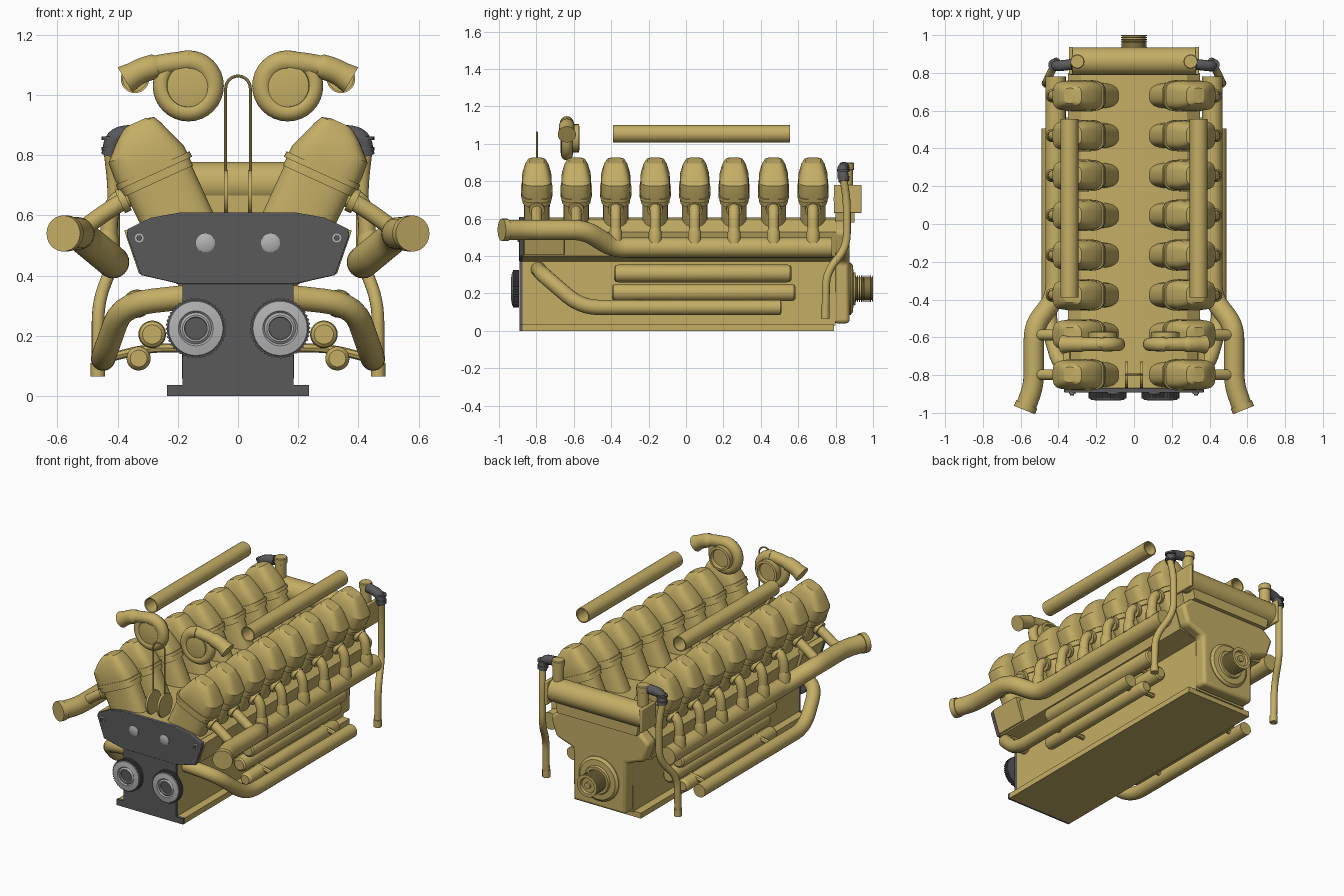
import bpy, bmesh, math
from math import sin, cos, pi, radians
from mathutils import Vector

if "Cube" in bpy.data.objects:
    bpy.data.objects.remove(bpy.data.objects["Cube"])


def material(name, col):
    m = bpy.data.materials.new(name)
    m.diffuse_color = (*col, 1)
    m.use_nodes = True
    m.node_tree.nodes["Principled BSDF"].inputs["Base Color"].default_value = m.diffuse_color
    return m


GOLD = material("gold_paint", (0.55, 0.42, 0.13))
DARK = material("dark_steel", (0.10, 0.10, 0.105))
SILVER = material("bright_steel", (0.45, 0.45, 0.46))


def loft(name, rings, mat=GOLD, angle=35, caps=True, bevel=0):
    """Skin a list of equal-length rings of points."""
    bm = bmesh.new()
    vs = [[bm.verts.new(p) for p in r] for r in rings]
    n = len(rings[0])
    for a, b in zip(vs, vs[1:]):
        for i in range(n):
            bm.faces.new((a[i], a[(i + 1) % n], b[(i + 1) % n], b[i]))
    if caps:
        bm.faces.new(vs[0])
        bm.faces.new(vs[-1])
    bmesh.ops.recalc_face_normals(bm, faces=bm.faces)
    me = bpy.data.meshes.new(name)
    bm.to_mesh(me)
    bm.free()
    me.materials.append(mat)
    ob = bpy.data.objects.new(name, me)
    bpy.context.collection.objects.link(ob)
    bpy.ops.object.select_all(action='DESELECT')
    ob.select_set(True)
    bpy.context.view_layer.objects.active = ob
    bpy.ops.object.shade_smooth_by_angle(angle=radians(angle))
    if bevel:
        mod = ob.modifiers.new("bevel", 'BEVEL')
        mod.width, mod.segments = bevel, 3
    return ob


def lathe(name, prof, c, axis='Y', mat=GOLD, n=32, teeth=False):
    """Profile of (radius, position on axis); c is the centre on the other two axes."""
    rings = []
    for r, h in prof:
        ring = []
        for i in range(n):
            k = r * (0.96 if teeth and (i // 2) % 2 else 1)
            p, q = c[0] + k * cos(2 * pi * i / n), c[1] + k * sin(2 * pi * i / n)
            ring.append({'X': (h, p, q), 'Y': (p, h, q), 'Z': (p, q, h)}[axis])
        rings.append(ring)
    return loft(name, rings, mat)


def pipe(name, pts, r, mat=GOLD, n=16, bend=0.07):
    """Round pipe through points with rounded corners; r may be a list (one per point)."""
    pts = [Vector(p) for p in pts]
    rad = r if isinstance(r, list) else [r] * len(pts)
    path = [(pts[0], rad[0])]
    for i in range(1, len(pts) - 1):
        a, p, b = pts[i - 1:i + 2]
        p0 = p + (a - p).normalized() * min(bend, (a - p).length * .45)
        p1 = p + (b - p).normalized() * min(bend, (b - p).length * .45)
        for k in range(6):
            t = k / 5
            path.append((p0 * (1 - t) ** 2 + p * 2 * t * (1 - t) + p1 * t * t, rad[i]))
    path.append((pts[-1], rad[-1]))
    rings, ref = [], None
    for i, (p, k) in enumerate(path):
        d = (path[min(i + 1, len(path) - 1)][0] - path[max(i - 1, 0)][0]).normalized()
        ref = d.orthogonal() if ref is None else ref - d * ref.dot(d)
        ref.normalize()
        w = d.cross(ref)
        rings.append([p + (ref * cos(2 * pi * j / n) + w * sin(2 * pi * j / n)) * k for j in range(n)])
    return loft(name, rings, mat)


def extrude(name, half, y0, y1, mat=GOLD, bevel=0):
    """Mirror a half outline (x, z) and extrude it along y."""
    out = half + [(-x, z) for x, z in reversed(half)]
    return loft(name, [[(x, y, z) for x, z in out] for y in (y0, y1)], mat, 25, bevel=bevel)


# crankcase, sump flange, dark front cover
extrude("crankcase", [(.185, .03), (.185, .37), (.31, .40), (.35, .53), (.28, .59), (.19, .607)], -.875, .80)
extrude("sump_flange", [(.235, 0), (.235, .035)], -.875, .79)
extrude("rear_housing", [(.185, .04), (.19, .37), (.31, .41), (.35, .53), (.28, .59), (.19, .607)], .79, .875, bevel=.02)
extrude("front_cover_lower", [(.185, .035), (.185, .40)], -.89, -.87, DARK)
extrude("front_cover_foot", [(.235, 0), (.235, .037)], -.89, -.87, DARK)
extrude("front_cover_upper", [(.19, .372), (.323, .402), (.37, .535), (.365, .555), (.29, .592), (.19, .61)],
        -.893, -.868, DARK, bevel=.004)

# output shaft at the rear
ridges = [(r, .905 + .01 * i + dy) for i in range(9) for r, dy in ((.07, 0), (.07, .005), (.06, .0055), (.06, .0095))]
lathe("output_flange", [(.14, .86), (.14, .88), (.125, .893), (.09, .895), (.085, .907)], (0, .225))
lathe("output_shaft", [(.07, .88)] + ridges + [(.07, .997), (.07, 1.0), (.05, 1.0), (.045, .985),
                                            (.02, .985), (.02, .998)], (0, .225))

# rear cooler drum with end plates
lathe("cooler_drum", [(.073, -.34), (.073, .34)], (.862, .705), 'X')
for s in (1, -1):
    x0, x1 = s * .325, s * .345
    loft("cooler_end_plate", [[(x, .79, .63), (x, .938, .63), (x, .938, .78), (x, .79, .78)] for x in (x0, x1)], bevel=.006)
extrude("cooler_saddle", [(.28, .58), (.30, .68)], .80, .90)

AX, U = Vector((sin(radians(24.5)), 0, cos(radians(24.5)))), Vector((cos(radians(24.5)), 0, -sin(radians(24.5))))
MID = Vector((.28, 0, .75))


def head_ring(s, y, v, u0, u1, hy, e=.55, n=28):
    """Rounded-rectangle section across a tilted cylinder."""
    ring = []
    for i in range(n):
        c, d = cos(2 * pi * (i + .5) / n), sin(2 * pi * (i + .5) / n)
        u = (u0 + u1) / 2 + (u1 - u0) / 2 * math.copysign(abs(c) ** e, c)
        p = MID + AX * v + U * u
        ring.append((s * p.x, y + hy * math.copysign(abs(d) ** e, d), p.z))
    return ring


for s in (1, -1):
    side = "right" if s > 0 else "left"

    # cylinders, heads and exhaust ports
    for i in range(8):
        y = -.798 + i * .211
        loft(f"cylinder_{side}_{i}", [head_ring(s, y, v, -.122, u1, .068, .7) for v, u1 in ((-.30, .11), (0, .12))])
        loft(f"head_flange_{side}_{i}", [head_ring(s, y, v, -.135, .135, .084) for v in (-.012, .008)])
        loft(f"head_{side}_{i}", [head_ring(s, y, *k) for k in (
            (-.04, -.126, .126, .078), (.03, -.126, .131, .08), (.085, -.106, .127, .078),
            (.135, -.088, .075, .064), (.160, -.075, .042, .050), (.169, -.045, .022, .040))], angle=22)
        if i < 2:
            port = [(s * .33, y, .675), (s * .42, y, .625), (s * .53, y, .545)]
        else:
            port = [(s * .33, y, .68), (s * .425, y, .645), (s * .432, y, .45)]
        pipe(f"exhaust_port_{side}_{i}", port, .029, n=14)
        pipe(f"port_collar_{side}_{i}", [(s * .37, y, .655), (s * .392, y, .645)], .042, n=14)
        if i > 1:
            lathe(f"port_foot_{side}_{i}", [(.036, .47), (.036, .525), (.028, .55)], (s * .432, y), 'Z', n=14)

    # exhaust manifold with flared front end
    pipe(f"exhaust_manifold_{side}", [(s * .575, -.975, .54), (s * .53, -.85, .54), (s * .53, -.54, .54),
                                      (s * .415, -.39, .445), (s * .415, .78, .445)], .054, n=24)
    pipe(f"exhaust_flange_{side}", [(s * .58, -.985, .54), (s * .568, -.955, .54)], .060, n=24)

    # side panel near the front
    q = [(.30, .41), (.328, .405), (.378, .55), (.34, .56)]
    loft(f"side_panel_{side}", [[(s * x, y, z) for x, z in q] for y in (-.865, -.65)], bevel=.004)

    # lower side tubes with rounded ends
    for nm, x, z, r, y0, y1 in (("upper", .335, .307, .047, -.385, .565), ("middle", .285, .205, .046, -.395, .585),
                                ("bottom", .33, .125, .040, -.40, .51)):
        lathe(f"side_tube_{nm}_{side}", [(r * .7, y0), (r * .92, y0 + .008), (r, y0 + .022),
                                         (r, y1 - .022), (r * .92, y1 - .008), (r * .7, y1)], (s * x, z), n=24)
    pipe(f"coolant_pipe_{side}", [(s * .16, -.79, .33), (s * .385, -.77, .305), (s * .448, -.56, .125),
                                  (s * .448, .505, .125)], .041, n=20, bend=.10)
    # brackets that carry the lower tubes
    for y in (-.25, .4):
        pipe(f"tube_bracket_{side}", [(s * .17, y, .16), (s * .30, y, .16), (s * .44, y, .125)], .015, n=8)
        pipe(f"tube_bracket_upper_{side}", [(s * .17, y, .30), (s * .33, y, .307)], .015, n=8)

    # rear drain pipe with dark elbow, and cooler caps
    pipe(f"drain_pipe_{side}", [(s * .465, .745, .065), (s * .465, .75, .31), (s * .412, .86, .45),
                                (s * .412, .86, .70), (s * .425, .842, .81)], .021, n=14)
    lathe(f"drain_collar_{side}", [(.024, .065), (.024, .11)], (s * .465, .745), 'Z', n=14)
    pipe(f"hose_elbow_{side}", [(s * .425, .845, .80), (s * .412, .835, .865), (s * .33, .845, .875)], .029, DARK, n=14, bend=.04)
    for k in (.815, .85):
        lathe(f"hose_clamp_{side}", [(.033, k), (.033, k + .012)], (s * .421, .842), 'Z', DARK, 14)
    lathe(f"cooler_cap_{side}", [(.034, .74), (.034, .86), (.038, .862), (.038, .895), (.034, .90)], (s * .30, .86), 'Z', n=20)

    # front gears and bolts
    lathe(f"gear_{side}", [(.1, -.893), (.1, -.925)], (s * .14, .225), mat=DARK, n=176, teeth=True)
    lathe(f"gear_face_{side}", [(.094, -.92), (.09, -.93), (.058, -.935), (.052, -.928), (.044, -.935), (.038, -.935),
                                (.036, -.92)], (s * .14, .225), mat=SILVER, n=40)
    lathe(f"gear_hub_{side}", [(.037, -.90), (.037, -.924)], (s * .14, .225), mat=DARK)
    lathe(f"cover_plug_{side}", [(.032, -.88), (.032, -.898), (.026, -.902)], (s * .108, .508), mat=SILVER)
    lathe(f"cover_bolt_{side}", [(.017, -.88), (.017, -.9)], (s * .328, .525), mat=SILVER, n=16)
    lathe(f"cover_bolt_head_{side}", [(.01, -.89), (.01, -.907)], (s * .328, .525), mat=DARK, n=6)

    # turbo: growing volute, outlet and hub
    volute = []
    for k in range(33):
        t = pi / 2 - s * 2 * pi * (k - 32) / 32
        r = .026 + .012 * k / 32
        volute.append((s * .165 + (.118 - r) * cos(t), -.637, 1.03 + (.118 - r) * sin(t), r))
    rings = []
    for x, y, z, r in volute:
        o = Vector((x - s * .165, 0, z - 1.03)).normalized()
        rings.append([Vector((x, y, z)) + o * r * cos(2 * pi * j / 16) + Vector((0, 1, 0)) * r * sin(2 * pi * j / 16)
                      for j in range(16)])
    loft(f"turbo_volute_{side}", rings)
    pipe(f"turbo_outlet_{side}", [(s * .155, -.637, 1.11), (s * .23, -.637, 1.105), (s * .315, -.637, 1.085),
                                  (s * .375, -.637, 1.05)], [.034, .036, .042, .049], n=20)
    lathe(f"turbo_hub_{side}", [(.055, -.668), (.07, -.665), (.075, -.65), (.075, -.572), (.06, -.570), (.055, -.59)],
          (s * .165, 1.03))
    lathe(f"turbo_disc_{side}", [(.095, -.65), (.095, -.62)], (s * .165, 1.03))

    # overhead air tube, open ended
    lathe(f"air_tube_{side}", [(.040, .40), (.040, -.38), (.040, -.388), (.047, -.39), (.047, .555), (.040, .555),
                               (.040, .40)], (s * .342, 1.053), n=28)

    # dipstick paddle at the foot of the loop
    loft(f"dipstick_paddle_{side}", [[(x, -.797 + .07 * cos(a), .675 + .075 * sin(a))
                                      for a in (2 * pi * j / 24 for j in range(24))] for x in (s * .033, s * .047)])

# dipstick loop between the banks
arc = [(.041 * cos(pi * k / 12), -.797, 1.022 + .041 * sin(pi * k / 12)) for k in range(13)]
pipe("dipstick_loop", [(.041, -.797, .6)] + arc + [(-.041, -.797, .6)], .005, n=8, bend=.005)
